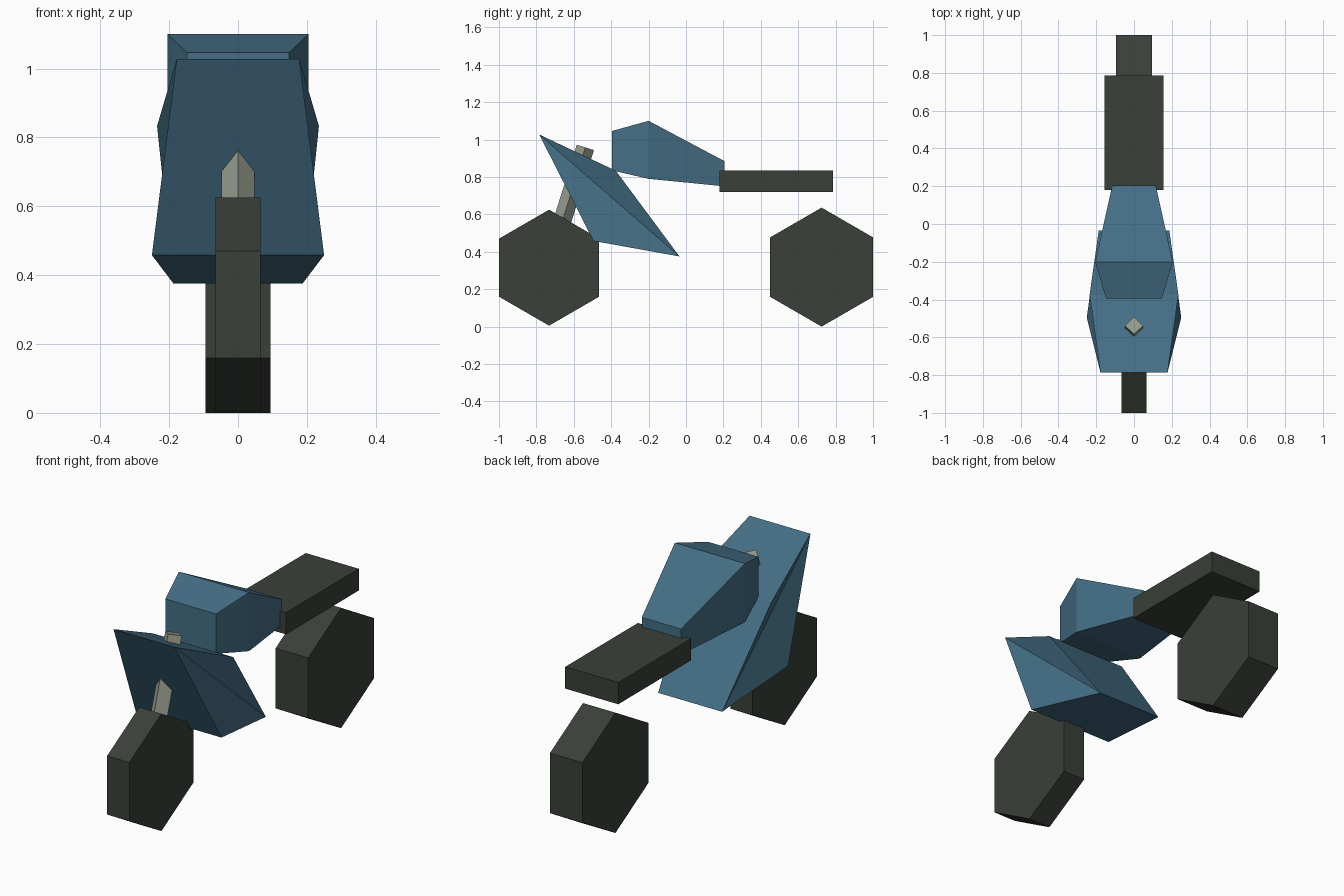
import bpy
import bmesh
import math
from mathutils import Vector

default = bpy.data.objects.get("Cube")
if default:
    bpy.data.objects.remove(default, do_unlink=True)


def make_material(name, colour):
    mat = bpy.data.materials.new(name)
    mat.use_nodes = True
    mat.diffuse_color = (*colour, 1)
    mat.node_tree.nodes["Principled BSDF"].inputs["Base Color"].default_value = (*colour, 1)
    return mat


blue = make_material("steel blue paint", (0.058, 0.156, 0.235))
dark = make_material("dark rubber", (0.041, 0.051, 0.040))
grey = make_material("bare metal", (0.30, 0.33, 0.27))


def finish(name, bm, mat):
    bmesh.ops.recalc_face_normals(bm, faces=bm.faces)
    mesh = bpy.data.meshes.new(name)
    bm.to_mesh(mesh)
    bm.free()
    mesh.materials.append(mat)
    obj = bpy.data.objects.new(name, mesh)
    bpy.context.collection.objects.link(obj)
    return obj


def mirrored_profile(name, points, side_faces, mat):
    """Side profile of (half width, y, z) points, spanned from left to right."""
    bm = bmesh.new()
    left = [bm.verts.new((x, y, z)) for x, y, z in points]
    right = [bm.verts.new((-x, y, z)) for x, y, z in points]
    count = len(points)
    for i in range(count):
        j = (i + 1) % count
        bm.faces.new((left[i], left[j], right[j], right[i]))
    for side in (left, right):
        for face in side_faces:
            bm.faces.new([side[i] for i in face])
    return finish(name, bm, mat)


def wheel(name, y, z, half_length, radius, half_width):
    # Hexagon standing on a corner
    points = []
    for i in range(6):
        a = math.radians(60 * i)
        points.append((half_width, y + half_length * math.sin(a) / math.sin(math.pi / 3),
                       z + radius * math.cos(a)))
    return mirrored_profile(name, points, [range(6)], dark)


# Wheels
wheel("front_wheel", -0.732, 0.315, 0.268, 0.310, 0.065)
wheel("rear_wheel", 0.725, 0.318, 0.275, 0.318, 0.095)

# Front fairing, creased along the diagonal of each side
mirrored_profile("front_fairing", [
    (0.178, -0.785, 1.027), (0.235, -0.375, 0.833),
    (0.187, -0.035, 0.375), (0.25, -0.495, 0.458)],
    [(0, 1, 2), (0, 2, 3)], blue)

# Fuel tank, two tapered box sections
mirrored_profile("fuel_tank", [
    (0.148, -0.395, 1.046), (0.205, -0.20, 1.10), (0.115, 0.205, 0.885),
    (0.115, 0.205, 0.75), (0.205, -0.20, 0.79), (0.148, -0.395, 0.835)],
    [(0, 1, 4, 5), (1, 2, 3, 4)], blue)

# Seat
mirrored_profile("seat", [
    (0.155, 0.18, 0.72), (0.155, 0.787, 0.72),
    (0.155, 0.787, 0.835), (0.155, 0.18, 0.835)],
    [range(4)], dark)

# Fork: four-sided bar with a corner forward
bottom = Vector((0, -0.735, 0.33))
top = Vector((0, -0.538, 0.958))
bm = bmesh.new()
bmesh.ops.create_cone(bm, cap_ends=True, segments=4, radius1=0.048,
                      radius2=0.048, depth=(top - bottom).length)
fork = finish("front_fork", bm, grey)
fork.location = (top + bottom) / 2
fork.rotation_euler.x = -math.atan2(top.y - bottom.y, top.z - bottom.z)
